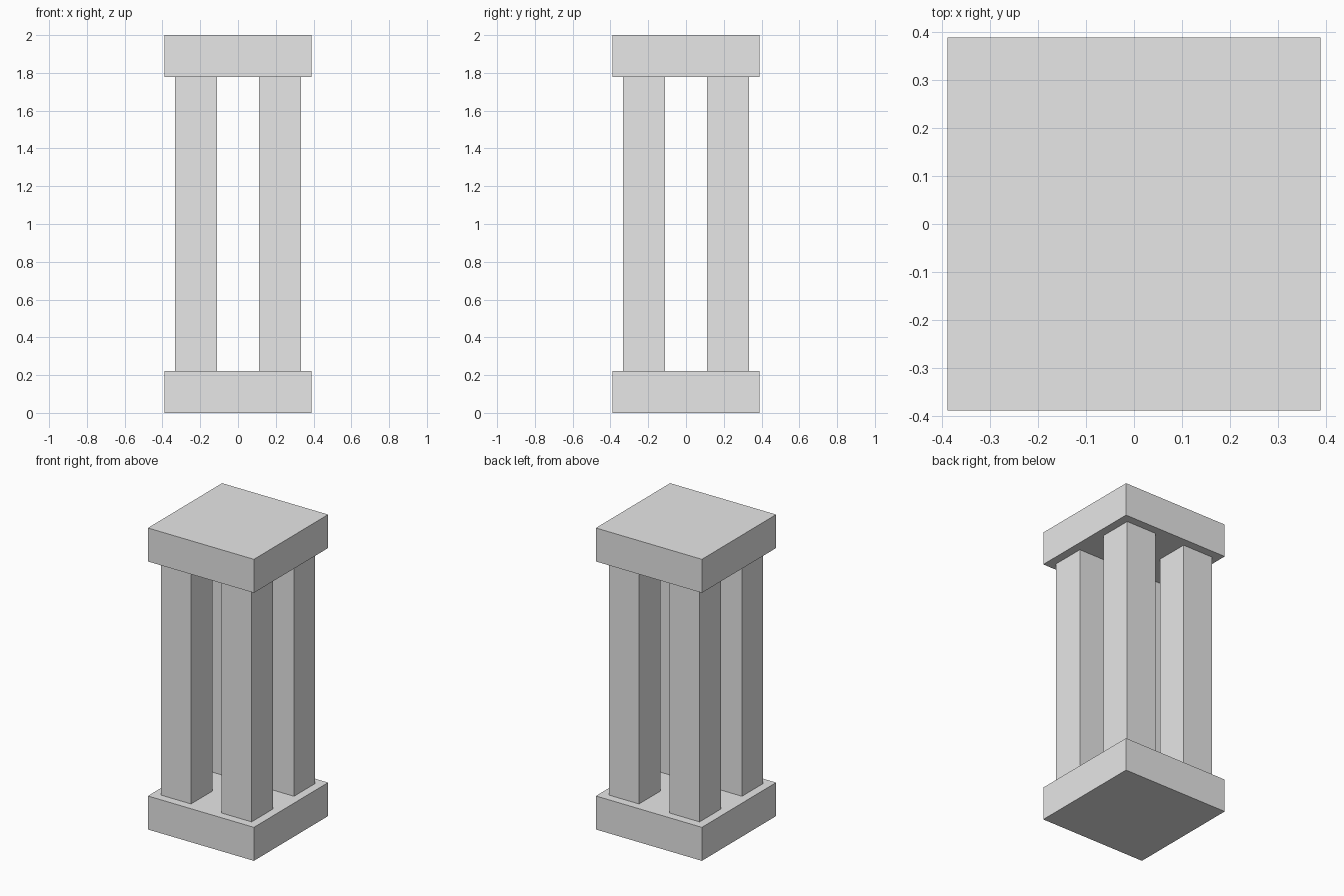
import bpy

# Remove the default cube
old = bpy.data.objects.get("Cube")
if old:
    bpy.data.objects.remove(old, do_unlink=True)

# Single light grey material
GREY = (0.8, 0.8, 0.8, 1.0)
grey = bpy.data.materials.new("light_grey")
grey.use_nodes = True
grey.diffuse_color = GREY
for node in grey.node_tree.nodes:
    if node.type == 'BSDF_PRINCIPLED':
        node.inputs["Base Color"].default_value = GREY

UNIT = 2 / 9          # module: slab thickness and pillar width
SLAB = 3.5 * UNIT     # slab side length


def box(name, size, centre):
    bpy.ops.mesh.primitive_cube_add(size=1, location=centre)
    obj = bpy.context.object
    obj.name = name
    obj.scale = size
    bpy.ops.object.transform_apply(location=False, rotation=False, scale=True)
    obj.data.materials.append(grey)
    return obj


# Base and cap slabs
box("base_slab", (SLAB, SLAB, UNIT), (0, 0, UNIT / 2))
box("top_slab", (SLAB, SLAB, UNIT), (0, 0, 2 - UNIT / 2))

# Four square pillars between the slabs
for depth, sy in (("front", -1), ("back", 1)):
    for side, sx in (("right", -1), ("left", 1)):
        box(f"{depth}_{side}_pillar", (UNIT, UNIT, 2 - 2 * UNIT),
            (sx * UNIT, sy * UNIT, 1))
